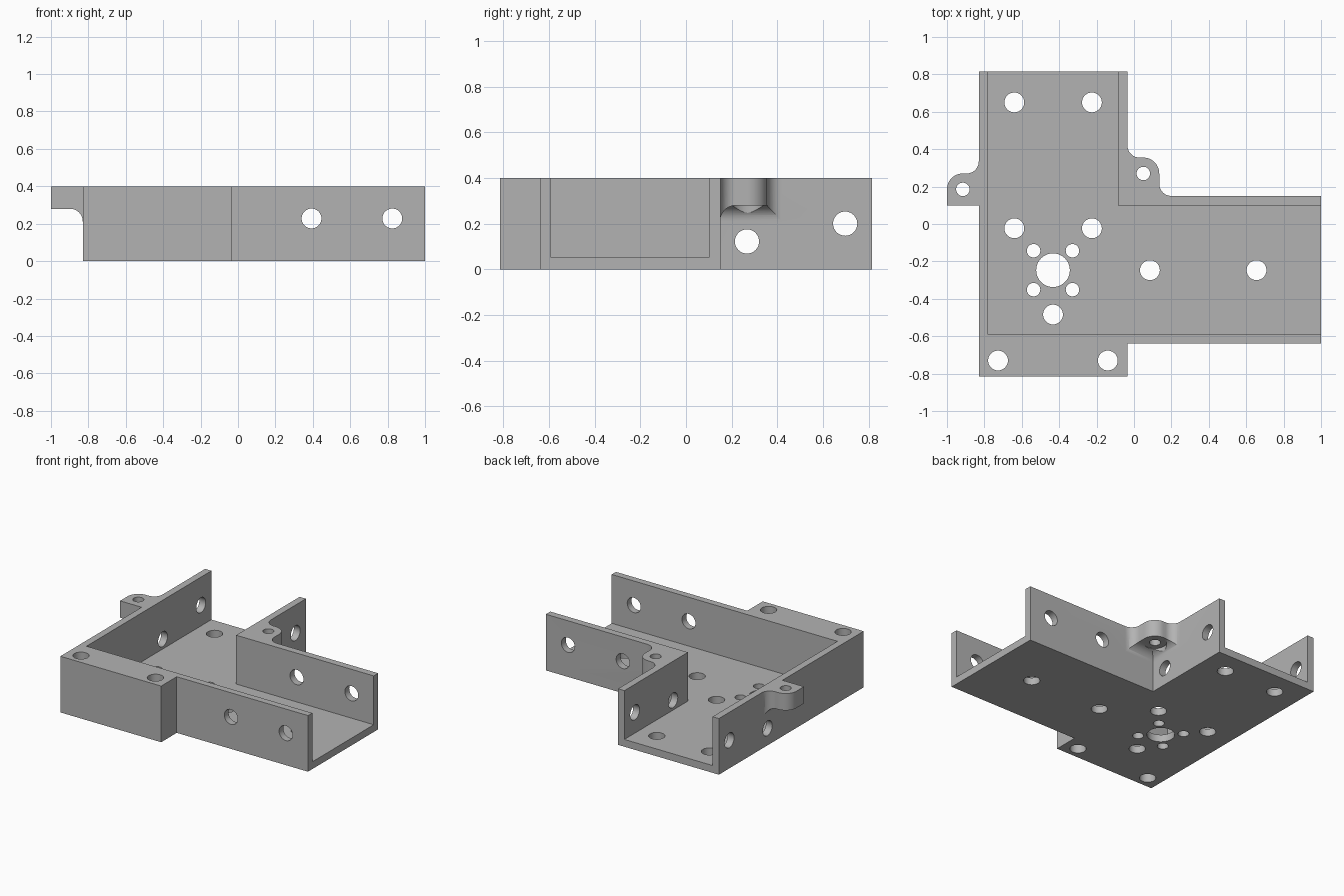
import bpy
import bmesh
from math import cos, sin, radians

if "Cube" in bpy.data.objects:
    bpy.data.objects.remove(bpy.data.objects["Cube"], do_unlink=True)

HEIGHT, FLOOR = 0.4, 0.052
TAB_Z, FILLET = 0.28, 0.068
WALL_L, WALL_R, WALL_B = -0.83, -0.035, 0.15
HOLE, SMALL, BORE, SPOT = 0.053, 0.036, 0.09, 0.075

grey = bpy.data.materials.new("plain grey")
grey.use_nodes = True
grey.diffuse_color = (0.45, 0.45, 0.45, 1)
grey.node_tree.nodes["Principled BSDF"].inputs["Base Color"].default_value = (0.45, 0.45, 0.45, 1)


def arc(cx, cy, r, start, end, n=12):
    angles = [radians(start + (end - start) * i / n) for i in range(n + 1)]
    return [(cx + r * cos(a), cy + r * sin(a)) for a in angles]


def prism(name, points, lo, hi, axis="Z"):
    """Extrude a flat outline along an axis."""
    place = {"X": lambda u, v, w: (w, u, v),
             "Y": lambda u, v, w: (u, w, v),
             "Z": lambda u, v, w: (u, v, w)}[axis]
    bm = bmesh.new()
    ends = [[bm.verts.new(place(u, v, w)) for u, v in points] for w in (lo, hi)]
    bm.faces.new(ends[0])
    bm.faces.new(ends[1])
    n = len(points)
    for i in range(n):
        j = (i + 1) % n
        bm.faces.new((ends[0][i], ends[0][j], ends[1][j], ends[1][i]))
    bmesh.ops.recalc_face_normals(bm, faces=bm.faces)
    mesh = bpy.data.meshes.new(name)
    bm.to_mesh(mesh)
    bm.free()
    mesh.materials.append(grey)
    obj = bpy.data.objects.new(name, mesh)
    bpy.context.collection.objects.link(obj)
    return obj


def combine(obj, other, operation):
    """Apply a boolean and discard the helper."""
    mod = obj.modifiers.new("boolean", "BOOLEAN")
    mod.operation, mod.solver, mod.object = operation, "EXACT", other
    bpy.context.view_layer.objects.active = obj
    bpy.ops.object.modifier_apply(modifier=mod.name)
    bpy.data.objects.remove(other, do_unlink=True)


def drill(obj, u, v, r, axis="Z", lo=-1.2, hi=1.2):
    circle = arc(u, v, r, 0, 360, 40)[:-1]
    combine(obj, prism("drill", circle, lo, hi, axis), "DIFFERENCE")


def underside(wall, side, lo, hi, axis):
    """Slab whose lower face sweeps down to a wall in a fillet."""
    base = TAB_Z - FILLET
    curve = arc(FILLET, base, FILLET, 180, 90)
    profile = [(-0.03, 0.5), (-0.03, base)] + curve + [(0.4, TAB_Z), (0.4, 0.5)]
    return prism("slab", [(wall + side * d, z) for d, z in profile], lo, hi, axis)


# Channel body: T-shaped block hollowed by an open L-shaped channel
body = prism("channel_bracket", [
    (WALL_L, -0.815), (WALL_R, -0.815), (WALL_R, -0.64), (1, -0.64),
    (1, WALL_B), (WALL_R, WALL_B), (WALL_R, 0.815), (WALL_L, 0.815)], 0, HEIGHT)
combine(body, prism("channel", [
    (-0.78, -0.592), (1.1, -0.592), (1.1, 0.1), (-0.085, 0.1),
    (-0.085, 0.9), (-0.78, 0.9)], FLOOR, 0.6), "DIFFERENCE")

# Left-hand lug on the outer wall
lug_a = prism("outer_lug",
              [(-0.81, 0.1), (-1, 0.1)]
              + arc(-0.915, 0.185, 0.085, 180, 90)
              + arc(WALL_L - 0.065, 0.335, 0.065, 270, 360)
              + [(-0.81, 0.335)], 0.15, HEIGHT)
combine(lug_a, underside(WALL_L, -1, 0, 0.6, "Y"), "INTERSECT")

# Lug in the inner corner, blended to both walls
lug_b = prism("corner_lug",
              [(-0.06, 0.13), (0.2, 0.13)]
              + arc(0.2, WALL_B + 0.065, 0.065, 270, 180)
              + arc(0.05, 0.27, 0.085, 0, 90)
              + arc(WALL_R + 0.065, 0.42, 0.065, 270, 180)
              + [(-0.06, 0.42)], 0.15, HEIGHT)
slab = underside(WALL_R, 1, 0, 0.6, "Y")
combine(slab, underside(WALL_B, 1, -0.2, 0.35, "X"), "UNION")
combine(lug_b, slab, "INTERSECT")

# Screw holes and spot faces in the lugs
for lug, x, y in ((lug_a, -0.915, 0.185), (lug_b, 0.05, 0.27)):
    drill(lug, x, y, SPOT, lo=0.1, hi=TAB_Z - 0.001)
    drill(lug, x, y, SMALL)
    combine(body, lug, "UNION")

# Floor and front block holes
for x, y in ((-0.64, 0.65), (-0.225, 0.65), (-0.64, -0.023), (-0.225, -0.023),
             (0.085, -0.247), (0.655, -0.247), (-0.433, -0.484),
             (-0.727, -0.73), (-0.14, -0.73)):
    drill(body, x, y, HOLE)

# Large bore with its ring of four small holes
drill(body, -0.433, -0.247, BORE)
for sx in (-1, 1):
    for sy in (-1, 1):
        drill(body, -0.433 + sx * 0.104, -0.247 + sy * 0.104, SMALL)

# Cross holes through the facing walls
for x in (0.393, 0.825):
    drill(body, x, 0.228, HOLE, "Y")
for y, z in ((0.267, 0.122), (0.697, 0.2)):
    drill(body, y, z, HOLE, "X")

# Smooth the round surfaces, keep the edges crisp
bpy.ops.object.select_all(action="DESELECT")
body.select_set(True)
bpy.context.view_layer.objects.active = body
bpy.ops.object.shade_smooth_by_angle(angle=radians(30))
